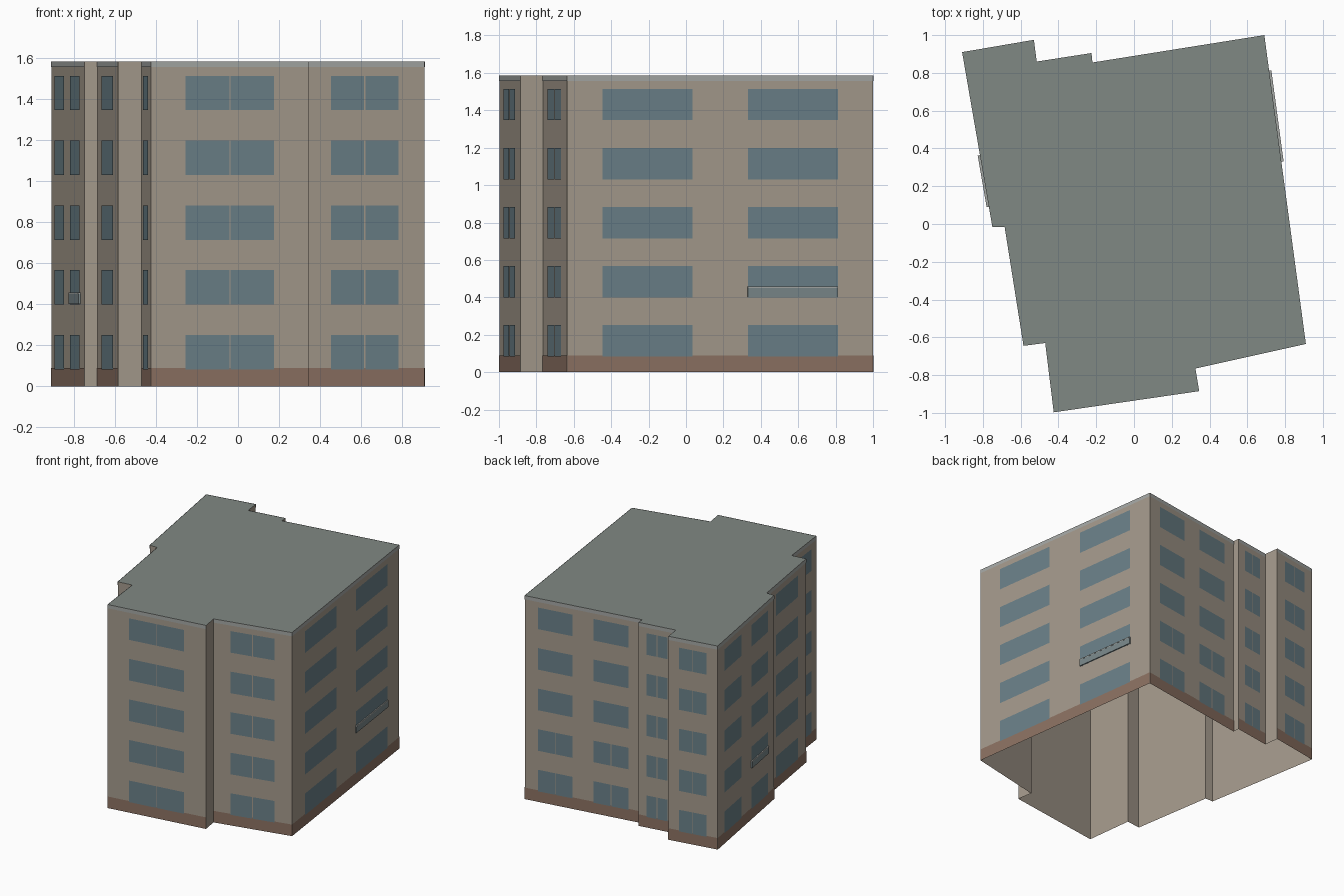
import bpy, bmesh
from mathutils import Vector

if "Cube" in bpy.data.objects:
    bpy.data.objects.remove(bpy.data.objects["Cube"])

H = 1.585            # building height
FLOOR = 0.316        # storey pitch
Z0, WIN_H = 0.083, 0.168
FLOORS = 5


def material(name, rgb):
    m = bpy.data.materials.new(name)
    m.diffuse_color = (*rgb, 1)
    m.use_nodes = True
    m.node_tree.nodes["Principled BSDF"].inputs["Base Color"].default_value = m.diffuse_color
    return m


WALL = material("plaster", (0.37, 0.32, 0.26))
GLASS = material("glass", (0.145, 0.216, 0.246))
PLINTH = material("plinth_brown", (0.26, 0.165, 0.122))
ROOF = material("roof_grey", (0.216, 0.246, 0.23))
TRIM = material("pale_trim", (0.37, 0.385, 0.37))
PANEL = material("balcony_panel", (0.19, 0.24, 0.25))

# Footprint, clockwise seen from above, starting at the back left corner
FOOT = [Vector(p) for p in (
    (-0.91, 0.91), (-0.53, 0.975), (-0.515, 0.86), (-0.225, 0.905),
    (-0.22, 0.855), (0.69, 1.0), (0.91, -0.635), (0.325, -0.765),
    (0.345, -0.885), (-0.425, -0.997), (-0.47, -0.63), (-0.585, -0.645),
    (-0.685, -0.015), (-0.75, -0.015))]

# Facade walls: footprint edge index -> (number of windows, storeys with a split pane)
FACADES = {0: (1, 5), 2: (1, 5), 4: (2, 2), 5: (2, 0), 6: (1, 5),
           8: (1, 5), 9: (1, 0), 11: (1, 5), 13: (2, 0)}
SPANS = {1: [(0.22, 0.78)], 2: [(0.115, 0.41), (0.59, 0.885)]}


def edge(i):
    return FOOT[i], FOOT[(i + 1) % len(FOOT)]


def point(i, t, z, off):
    a, b = edge(i)
    d = (b - a).normalized()
    p = a.lerp(b, t) + Vector((-d.y, d.x)) * off
    return Vector((p.x, p.y, z))


def quad(bm, i, t0, t1, z0, z1, off):
    """Outward facing rectangle lying on wall i."""
    bm.faces.new([bm.verts.new(point(i, t, z, off))
                  for t, z in ((t0, z0), (t0, z1), (t1, z1), (t1, z0))])


def box(bm, i, t0, t1, z0, z1, depth):
    """Box projecting from wall i."""
    v = [bm.verts.new(point(i, t, z, o)) for o in (0, depth)
         for t, z in ((t0, z0), (t0, z1), (t1, z1), (t1, z0))]
    bm.faces.new(v[4:])
    for k in range(4):
        n = (k + 1) % 4
        bm.faces.new((v[k], v[n], v[n + 4], v[k + 4]))
    bmesh.ops.recalc_face_normals(bm, faces=bm.faces)


def finish(bm, name, mat):
    me = bpy.data.meshes.new(name)
    bm.to_mesh(me)
    bm.free()
    me.materials.append(mat)
    bpy.context.collection.objects.link(bpy.data.objects.new(name, me))


# Outer walls, open underneath
bm = bmesh.new()
for i in range(len(FOOT)):
    quad(bm, i, 0, 1, 0, H, 0)
bmesh.ops.remove_doubles(bm, verts=bm.verts, dist=1e-5)
finish(bm, "walls", WALL)

# Flat roof
bm = bmesh.new()
bm.faces.new([bm.verts.new((p.x, p.y, H)) for p in reversed(FOOT)])
finish(bm, "roof", ROOF)

# Plinth and roof edge strips on the facade walls
for name, mat, z0, z1 in (("plinth", PLINTH, 0, 0.09),
                          ("roof_edge", TRIM, 1.557, H)):
    bm = bmesh.new()
    for i in FACADES:
        quad(bm, i, 0, 1, z0, z1, 0.002)
    finish(bm, name, mat)

# Windows, some split into two panes
bm = bmesh.new()
for i, (count, split) in FACADES.items():
    a, b = edge(i)
    gap = 0.003 / (b - a).length
    for f in range(FLOORS):
        z = Z0 + f * FLOOR
        for t0, t1 in SPANS[count]:
            m = (t0 + t1) / 2
            panes = [(t0, m - gap), (m + gap, t1)] if f < split else [(t0, t1)]
            for p0, p1 in panes:
                quad(bm, i, p0, p1, z, z + WIN_H, 0.004)
finish(bm, "windows", GLASS)

# Shallow second storey balconies with pale rails on the right and left walls
panel, rail = bmesh.new(), bmesh.new()
for i in (5, 13):
    t0, t1 = SPANS[2][0]
    box(panel, i, t0, t1, 0.402, 0.45, 0.011)
    box(rail, i, t0, t1, 0.45, 0.458, 0.012)
finish(panel, "balcony_panels", PANEL)
finish(rail, "balcony_rails", TRIM)
